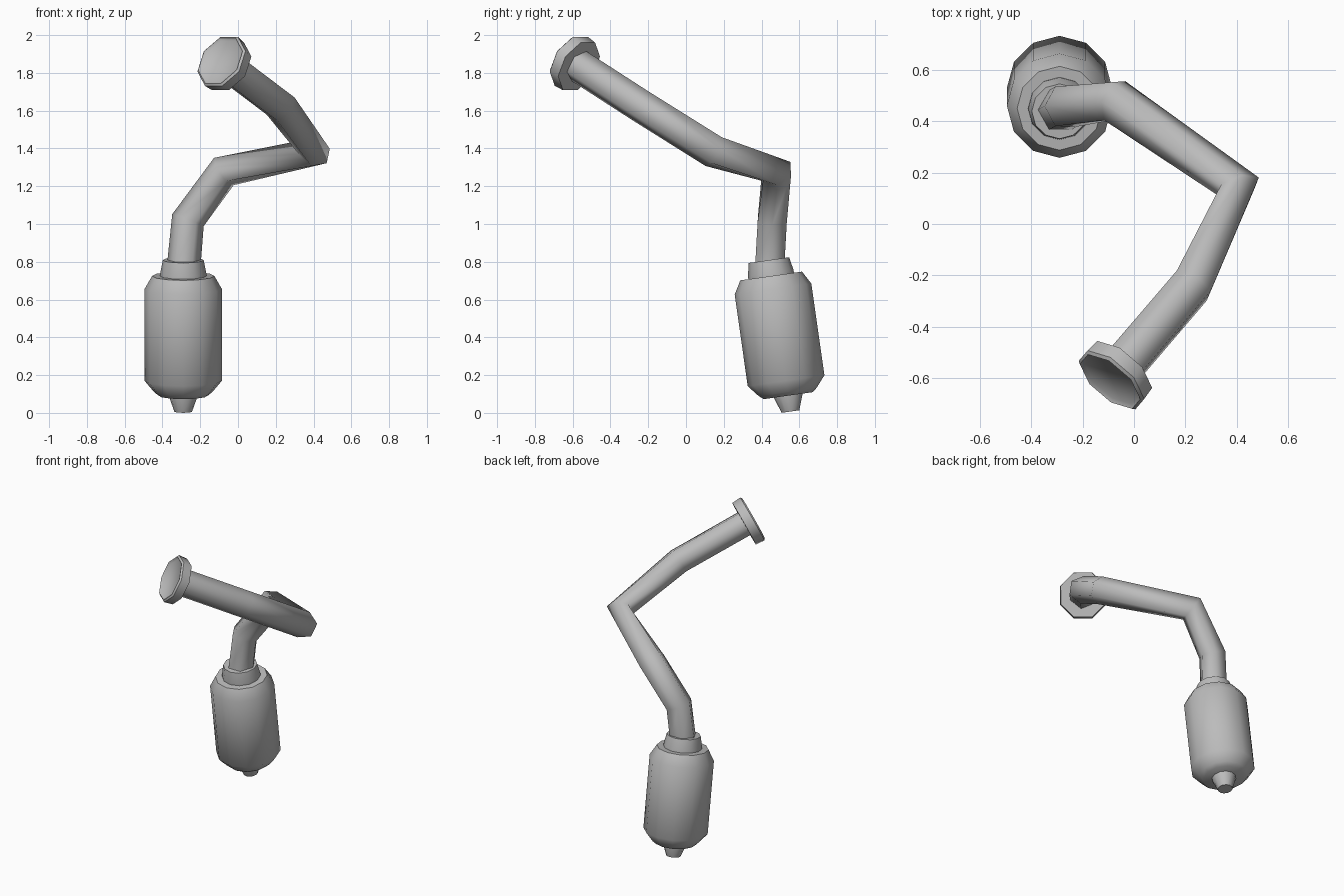
import bpy, bmesh, math
from mathutils import Vector

if "Cube" in bpy.data.objects:
    bpy.data.objects.remove(bpy.data.objects["Cube"])

gray = bpy.data.materials.new("plain gray")
gray.use_nodes = True
gray.diffuse_color = (0.5, 0.5, 0.5, 1)
gray.node_tree.nodes["Principled BSDF"].inputs["Base Color"].default_value = (0.5, 0.5, 0.5, 1)


def skin(name, rings, angle):
    """Bridge a list of equal vertex rings, cap both ends, smooth by angle."""
    bm = bmesh.new()
    loops = [[bm.verts.new(p) for p in ring] for ring in rings]
    n = len(loops[0])
    for a, b in zip(loops, loops[1:]):
        for i in range(n):
            j = (i + 1) % n
            bm.faces.new((a[i], a[j], b[j], b[i]))
    bm.faces.new(loops[0][::-1])
    bm.faces.new(loops[-1])
    bmesh.ops.recalc_face_normals(bm, faces=bm.faces)
    mesh = bpy.data.meshes.new(name)
    bm.to_mesh(mesh)
    bm.free()
    mesh.materials.append(gray)
    obj = bpy.data.objects.new(name, mesh)
    bpy.context.collection.objects.link(obj)
    bpy.ops.object.select_all(action='DESELECT')
    obj.select_set(True)
    bpy.context.view_layer.objects.active = obj
    bpy.ops.object.shade_smooth_by_angle(angle=math.radians(angle))
    return obj


def ring(center, axis, side, radius, sides, phase=0.0):
    """Regular polygon around an axis; its first corner points along side."""
    u = (side - axis * side.dot(axis)).normalized()
    v = axis.cross(u)
    turn = [math.tau * (i + phase) / sides for i in range(sides)]
    return [center + radius * (u * math.cos(t) + v * math.sin(t)) for t in turn]


def lathe(name, base, axis, side, profile, sides, angle, phase=0.0):
    return skin(name, [ring(base + axis * h, axis, side, r, sides, phase)
                       for h, r in profile], angle)


X = Vector((1, 0, 0))

# Canister, nozzle and collar share one leaning axis
foot = Vector((-0.29, 0.553, 0.007))
lean = Vector((0, -0.141, 0.99)).normalized()
lathe("nozzle", foot, lean, X, [(0, 0.047), (0.085, 0.077), (0.12, 0.077)], 12, 50)
lathe("canister", foot, lean, X,
      [(0.085, 0.13), (0.105, 0.155), (0.165, 0.205), (0.655, 0.205), (0.725, 0.165)], 12, 50)
lathe("collar", foot, lean, X, [(0.71, 0.122), (0.74, 0.122), (0.81, 0.108)], 12, 50)

# Bent pipe: six-sided rings turned halfway at each elbow
path = [Vector(p) for p in ((-0.288, 0.443, 0.77), (-0.265, 0.457, 1.02), (-0.075, 0.48, 1.278),
                            (0.405, 0.147, 1.383), (0.225, -0.24, 1.625), (-0.06, -0.573, 1.84))]
steps = [(b - a).normalized() for a, b in zip(path, path[1:])]
tangents = [steps[0]] + [(a + b).normalized() for a, b in zip(steps, steps[1:])] + [steps[-1]]
side, rings, previous = X, [], tangents[0]
for point, tangent in zip(path, tangents):
    side = previous.rotation_difference(tangent) @ side
    rings.append(ring(point, tangent, side, 0.089, 6))
    previous = tangent
skin("bent_pipe", rings, 65)

# Eight-sided end disc with a shallow recessed face
outward = steps[-1]
lathe("end_disc", Vector((-0.073, -0.59, 1.85)), outward, Vector((0, 0, 1)),
      [(-0.035, 0.152), (0.025, 0.157), (0.035, 0.145), (0.022, 0.132)], 8, 50, 0.5)
